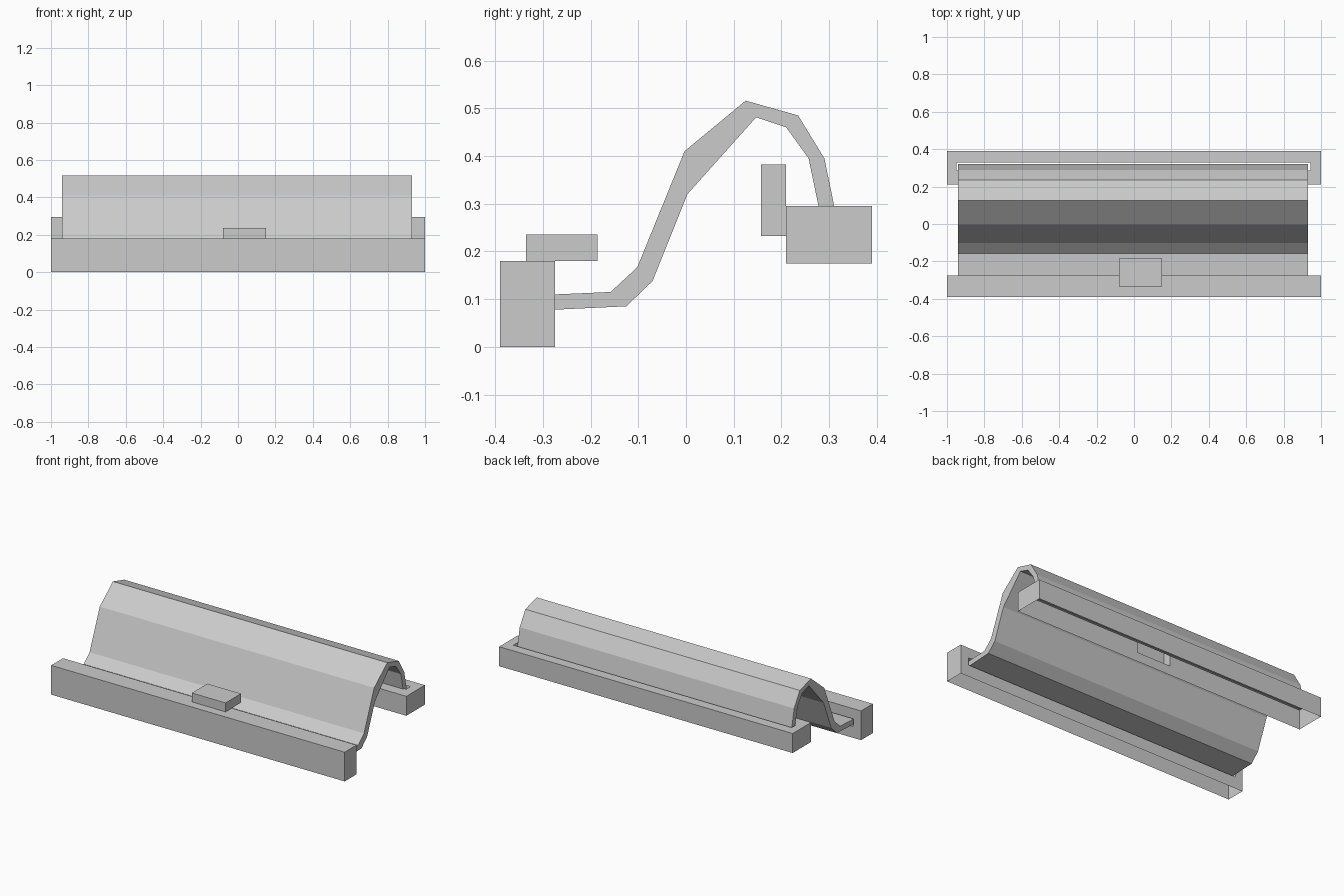
import bpy, bmesh
from mathutils import Vector

if "Cube" in bpy.data.objects:
    bpy.data.objects.remove(bpy.data.objects["Cube"])


def finish(bm, name):
    me = bpy.data.meshes.new(name)
    bm.to_mesh(me)
    bm.free()
    ob = bpy.data.objects.new(name, me)
    bpy.context.collection.objects.link(ob)
    return ob


def open_box(name, lo, hi, cuts=(), openings=()):
    """Thin-walled box; faces whose centre lies in an opening are removed."""
    bm = bmesh.new()
    bmesh.ops.create_cube(bm, size=1)
    for v in bm.verts:
        v.co = Vector([lo[i] + (v.co[i] + 0.5) * (hi[i] - lo[i]) for i in range(3)])
    for axis, value in cuts:
        co, no = Vector((0, 0, 0)), Vector((0, 0, 0))
        co[axis], no[axis] = value, 1
        bmesh.ops.bisect_plane(bm, geom=bm.verts[:] + bm.edges[:] + bm.faces[:],
                               plane_co=co, plane_no=no)
    bm.normal_update()
    e = 0.002
    dead = [f for f in bm.faces if any(
        all(a[i] - e < f.calc_center_median()[i] < b[i] + e for i in range(3))
        for a, b in openings)]
    bmesh.ops.delete(bm, geom=dead, context='FACES')
    return finish(bm, name)


TX0, TX1 = -0.08, 0.15      # tab extent in x
SX0, SX1 = -0.95, 0.945     # slot extent in x

# front rail: open underneath, slot in its back wall, opening under the tab
open_box("front_rail", (-1, -0.39, 0), (1, -0.275, 0.18),
         cuts=[(0, SX0), (0, SX1), (0, TX0), (0, TX1), (1, -0.335), (2, 0.072), (2, 0.117)],
         openings=[((-1, -0.39, 0), (1, -0.275, 0)),
                   ((SX0, -0.275, 0.072), (SX1, -0.275, 0.117)),
                   ((TX0, -0.335, 0.18), (TX1, -0.275, 0.18))])

# rear rail: open underneath, slot in its top, opening behind the tab
open_box("rear_rail", (-1, 0.21, 0.175), (1, 0.39, 0.295),
         cuts=[(0, SX0), (0, SX1), (0, TX0), (0, TX1), (1, 0.287), (1, 0.328), (2, 0.232)],
         openings=[((-1, 0.21, 0.175), (1, 0.39, 0.175)),
                   ((SX0, 0.287, 0.295), (SX1, 0.328, 0.295)),
                   ((TX0, 0.21, 0.232), (TX1, 0.21, 0.295))])

# tabs: open where they meet the rails
open_box("front_tab", (TX0, -0.335, 0.18), (TX1, -0.185, 0.235),
         cuts=[(1, -0.275)],
         openings=[((TX0, -0.335, 0.18), (TX1, -0.275, 0.18))])
open_box("rear_tab", (TX0, 0.157, 0.232), (TX1, 0.21, 0.382),
         cuts=[(2, 0.295)],
         openings=[((TX0, 0.21, 0.232), (TX1, 0.21, 0.295))])

# curved strip: swept sheet between the two slots
outer = [(-0.295, 0.109), (-0.158, 0.115), (-0.102, 0.167), (-0.003, 0.41),
         (0.125, 0.516), (0.235, 0.485), (0.29, 0.395), (0.321, 0.245)]
inner = [(-0.295, 0.077), (-0.125, 0.085), (-0.07, 0.138), (0.003, 0.32),
         (0.147, 0.481), (0.21, 0.46), (0.257, 0.395), (0.288, 0.245)]
bm = bmesh.new()
rings = [[bm.verts.new((x, y, z)) for x, (y, z) in
          ((-0.94, o), (0.93, o), (0.93, i), (-0.94, i))] for o, i in zip(outer, inner)]
for a, b in zip(rings, rings[1:]):
    for k in range(4):
        n = (k + 1) % 4
        bm.faces.new((a[k], a[n], b[n], b[k]))
bm.faces.new(rings[0])
bm.faces.new(rings[-1])
bmesh.ops.recalc_face_normals(bm, faces=bm.faces)
finish(bm, "curved_strip")
